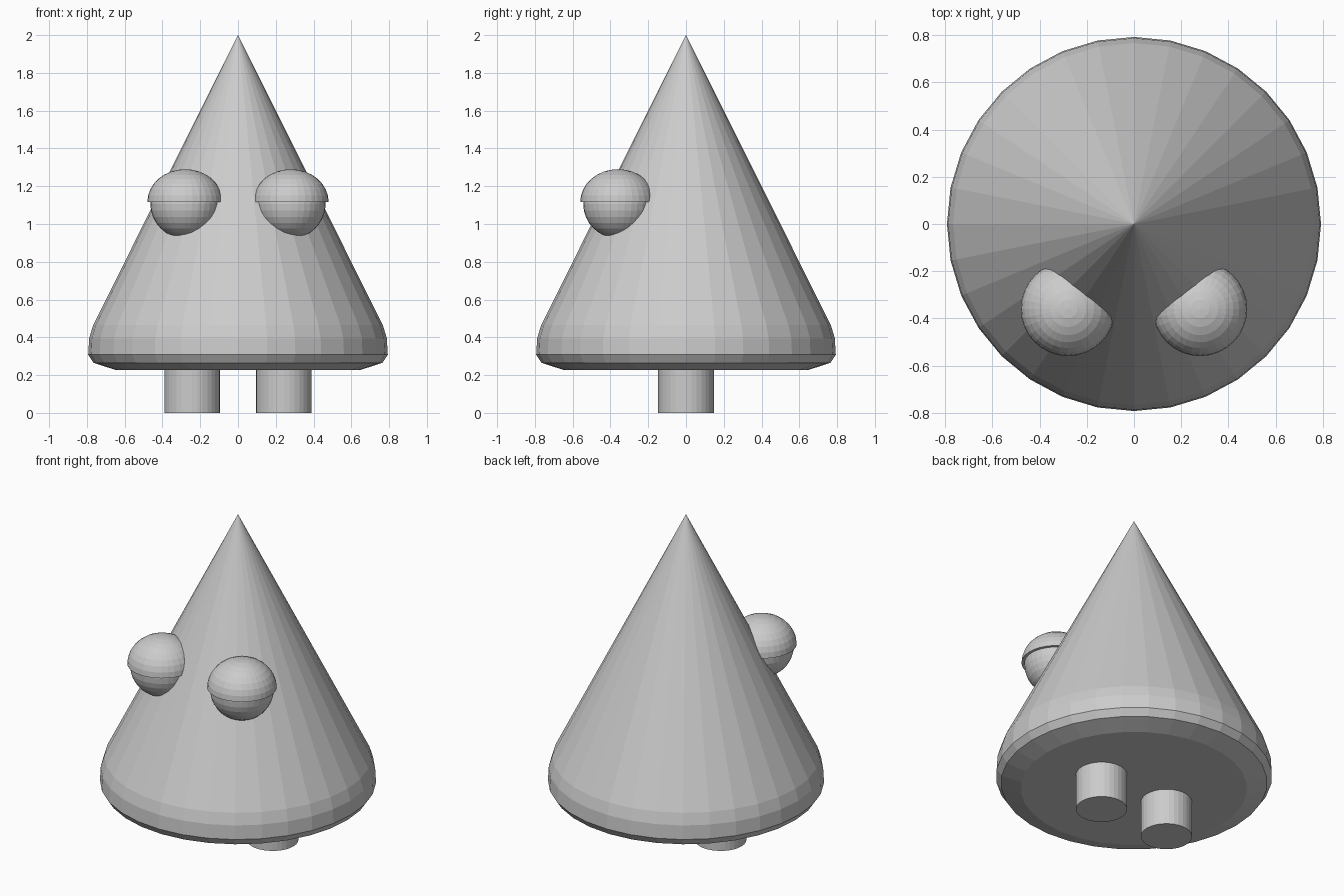
import bpy, bmesh, math

if "Cube" in bpy.data.objects:
    bpy.data.objects.remove(bpy.data.objects["Cube"])

def finish(bm, name):
    bmesh.ops.recalc_face_normals(bm, faces=bm.faces)
    me = bpy.data.meshes.new(name)
    bm.to_mesh(me)
    bm.free()
    ob = bpy.data.objects.new(name, me)
    bpy.context.collection.objects.link(ob)
    return ob

def lathe(name, profile, loc=(0, 0, 0), sides=32):
    """Revolve (radius, z) points; radius 0 makes a pole, open ends are capped."""
    bm = bmesh.new()
    rings = []
    for r, z in profile:
        n = sides if r > 0 else 1
        rings.append([bm.verts.new((loc[0] + r * math.cos(2 * math.pi * i / sides),
                                    loc[1] + r * math.sin(2 * math.pi * i / sides),
                                    loc[2] + z)) for i in range(n)])
    for a, b in zip(rings, rings[1:]):
        for i in range(sides):
            j = (i + 1) % sides
            if len(a) == 1:
                bm.faces.new((a[0], b[j], b[i]))
            elif len(b) == 1:
                bm.faces.new((a[i], a[j], b[0]))
            else:
                bm.faces.new((a[i], a[j], b[j], b[i]))
    for ring in (rings[0], rings[-1]):
        if len(ring) > 1:
            bm.faces.new(ring)
    return finish(bm, name)

def arc(rx, rz, start, steps):
    """Elliptical profile from angle start (degrees) up to the top pole."""
    pts = []
    for k in range(steps):
        t = math.radians(start + (90 - start) * k / steps)
        pts.append((rx * math.cos(t), rz * math.sin(t)))
    if start == -90:
        pts[0] = (0, -rz)
    return pts + [(0, rz)]

# Cone body with rounded lower rim
lathe("body", [(0.65, 0.228), (0.765, 0.265), (0.793, 0.308),
               (0.788, 0.395), (0.767, 0.465), (0, 2.0)])

for side, s in (("left", -1), ("right", 1)):
    # Stubby leg
    lathe(side + "_leg", [(0.147, 0), (0.147, 0.26)], (s * 0.243, 0, 0))
    # Eyeball
    lathe(side + "_eyeball", arc(0.184, 0.182, -90, 16), (s * 0.28, -0.36, 1.106))
    # Overhanging upper eyelid
    lathe(side + "_eyelid", arc(0.2, 0.174, 0, 8), (s * 0.28, -0.36, 1.116))
